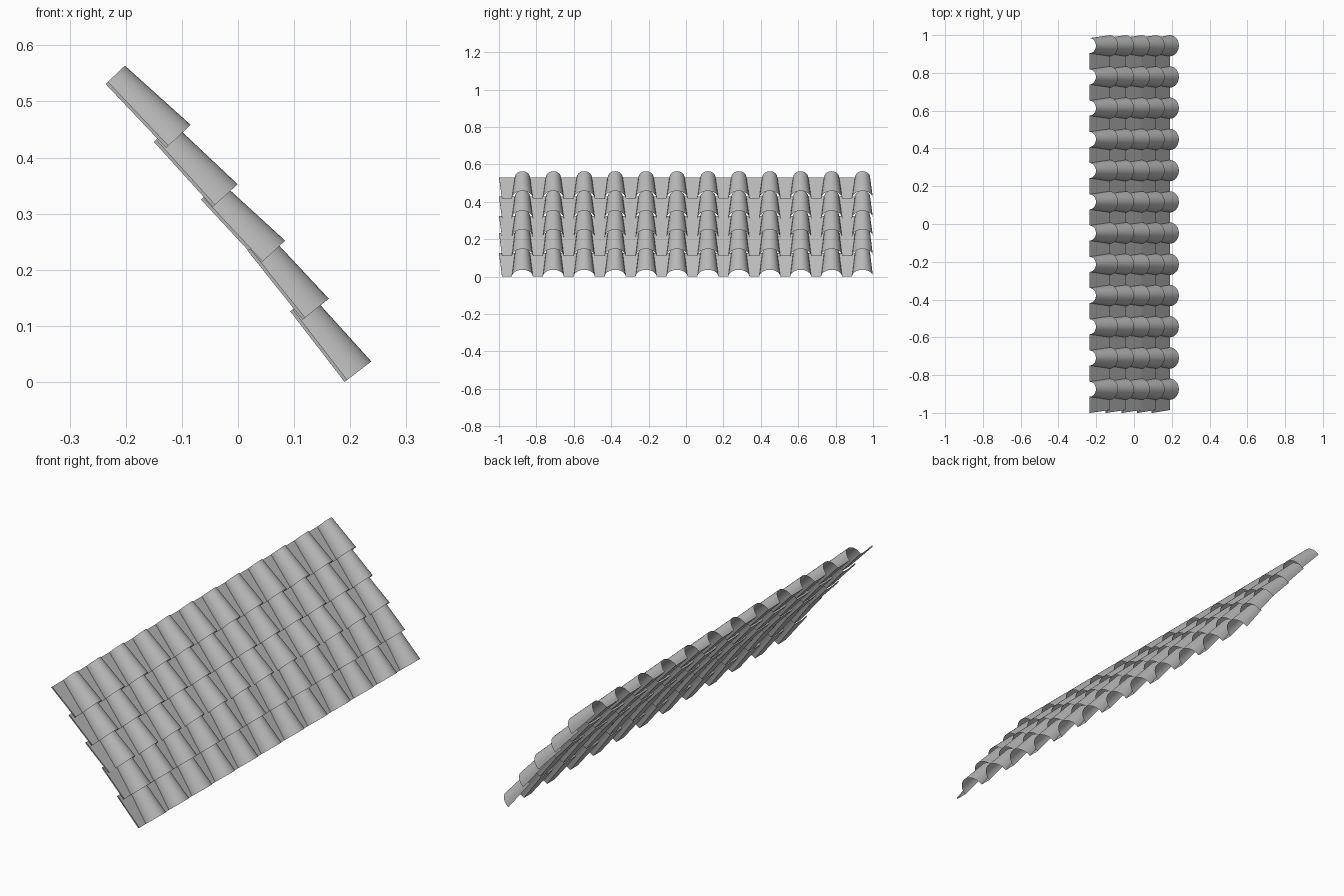
import bpy, bmesh, math
from mathutils import Vector

if "Cube" in bpy.data.objects:
    bpy.data.objects.remove(bpy.data.objects["Cube"])

clay = bpy.data.materials.new("grey clay")
clay.diffuse_color = (0.5, 0.5, 0.5, 1)
clay.use_nodes = True
clay.node_tree.nodes["Principled BSDF"].inputs["Base Color"].default_value = clay.diffuse_color

# each course: lower and upper base point in (x, z); the slope eases toward the top
COURSES = [((0.190, 0.000), (0.093, 0.126)),
           ((0.115, 0.111), (0.017, 0.234)),
           ((0.040, 0.211), (-0.066, 0.325)),
           ((-0.045, 0.312), (-0.150, 0.428)),
           ((-0.128, 0.417), (-0.236, 0.531))]
COLUMNS = 12
W_LOW, W_TOP = 0.056, 0.040      # cover tile half widths
H_LOW, H_TOP = 0.060, 0.0475     # cover tile heights
LIP = 0.006                      # upturned edge of the pan tile
PITCH = (2 + W_TOP - W_LOW) / COLUMNS
SEGMENTS = 16


def arch(width, height):
    """Half-round cover profile as (sideways, outward) points."""
    return [(-width * math.cos(math.pi * i / SEGMENTS),
             height * math.sin(math.pi * i / SEGMENTS)) for i in range(SEGMENTS + 1)]


def pan(width):
    """Flat pan profile with two small upturned lips."""
    return [(-width, LIP), (-width, 0), (width, 0), (width, LIP)]


def loft(bm, y, low, top, low_profile, top_profile):
    """Skin between the lower and upper profile of one tile."""
    a, b = Vector((low[0], 0, low[1])), Vector((top[0], 0, top[1]))
    d = (b - a).normalized()
    out = Vector((d.z, 0, -d.x))
    rings = []
    for base, prof in ((a, low_profile), (b, top_profile)):
        rings.append([bm.verts.new(base + out * h + Vector((0, y + s, 0)))
                      for s, h in prof])
    for i in range(len(low_profile) - 1):
        bm.faces.new((rings[0][i], rings[0][i + 1], rings[1][i + 1], rings[1][i]))


def finish(bm, name):
    mesh = bpy.data.meshes.new(name)
    bm.to_mesh(mesh)
    bm.free()
    mesh.materials.append(clay)
    obj = bpy.data.objects.new(name, mesh)
    bpy.context.collection.objects.link(obj)
    bpy.ops.object.select_all(action='DESELECT')
    bpy.context.view_layer.objects.active = obj
    obj.select_set(True)
    bpy.ops.object.shade_smooth_by_angle(angle=math.radians(35))


for n, (low, top) in enumerate(COURSES, 1):
    covers, pans = bmesh.new(), bmesh.new()
    for c in range(COLUMNS):
        y = -1 + PITCH - W_TOP + c * PITCH
        # rounded cover tile, wider at its lower end
        loft(covers, y, low, top, arch(W_LOW, H_LOW), arch(W_TOP, H_TOP))
        # flat pan tile to its left, wider at its upper end
        loft(pans, y - PITCH / 2, low, top,
             pan(PITCH / 2 - W_LOW), pan(PITCH / 2 - W_TOP))
    finish(covers, f"cover_tiles_course_{n}")
    finish(pans, f"pan_tiles_course_{n}")
